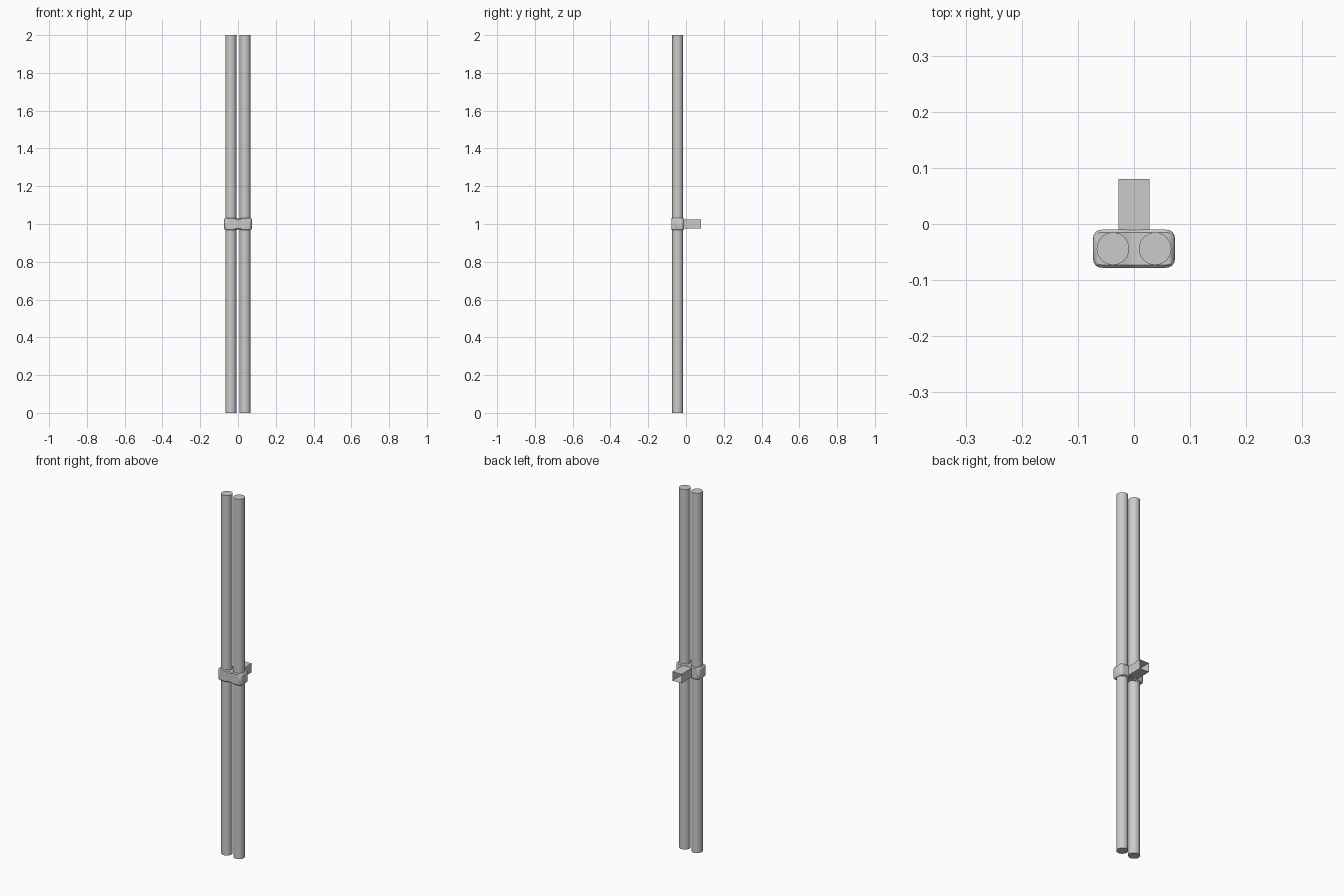
import bpy, bmesh, math

if "Cube" in bpy.data.objects:
    bpy.data.objects.remove(bpy.data.objects["Cube"])

PIPE_Y, PIPE_X, PIPE_R = -0.044, 0.0375, 0.029
MID_Z = 1.0


def finish(name, bm, smooth=True):
    bmesh.ops.recalc_face_normals(bm, faces=bm.faces[:])
    me = bpy.data.meshes.new(name)
    bm.to_mesh(me)
    bm.free()
    ob = bpy.data.objects.new(name, me)
    bpy.context.collection.objects.link(ob)
    if smooth:
        bpy.ops.object.select_all(action='DESELECT')
        ob.select_set(True)
        bpy.context.view_layer.objects.active = ob
        bpy.ops.object.shade_smooth_by_angle(angle=math.radians(40))
    return ob


# Two full-height pipes
for side, label in ((-1, "left"), (1, "right")):
    bm = bmesh.new()
    bmesh.ops.create_cone(bm, cap_ends=True, segments=32,
                          radius1=PIPE_R, radius2=PIPE_R, depth=2.0)
    bmesh.ops.translate(bm, verts=bm.verts[:], vec=(side * PIPE_X, PIPE_Y, MID_Z))
    finish(label + "_pipe", bm)

# Clamp: chamfered sections lofted along x, rounded ends, slight waist between pipes
half = [(0.073, 0.018, 0.026), (0.0717, 0.0245, 0.028), (0.068, 0.030, 0.031),
        (0.063, 0.033, 0.033), (0.056, 0.034, 0.033), (0.020, 0.034, 0.033),
        (0.013, 0.034, 0.029)]
sections = [(-x, d, h) for x, d, h in half] + half[::-1]
bm = bmesh.new()
rings = []
for x, d, h in sections:
    c = 0.005
    pts = [(d, h - c), (d - c, h), (c - d, h), (-d, h - c),
           (-d, c - h), (c - d, -h), (d - c, -h), (d, c - h)]
    rings.append([bm.verts.new((x, PIPE_Y + y, MID_Z + z)) for y, z in pts])
for a, b in zip(rings, rings[1:]):
    for i in range(8):
        j = (i + 1) % 8
        bm.faces.new((a[i], a[j], b[j], b[i]))
bm.faces.new(rings[0])
bm.faces.new(rings[-1])
finish("pipe_clamp", bm)

# Square mounting tube behind the clamp, open at the back
bm = bmesh.new()
loops = [[bm.verts.new((x, y, MID_Z + z)) for x, z in
          ((-0.028, -0.025), (0.028, -0.025), (0.028, 0.025), (-0.028, 0.025))]
         for y in (-0.012, 0.08)]
for i in range(4):
    j = (i + 1) % 4
    bm.faces.new((loops[0][i], loops[0][j], loops[1][j], loops[1][i]))
finish("mounting_tube", bm, smooth=False)
